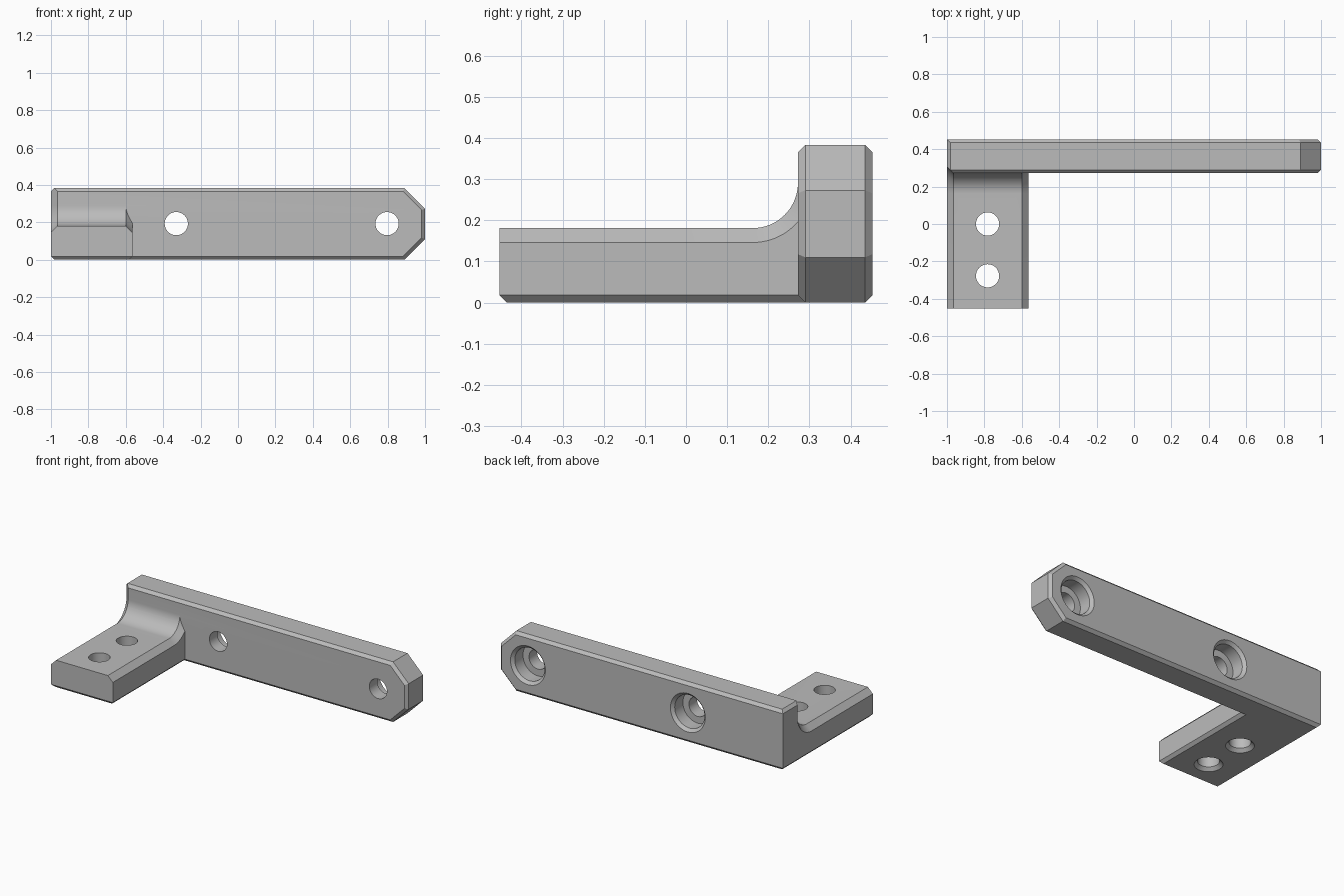
import bpy, bmesh, math

cube = bpy.data.objects.get("Cube")
if cube:
    bpy.data.objects.remove(cube)

# Main dimensions
BAR_FRONT, BACK, FRONT = 0.272, 0.453, -0.453
HEIGHT, FOOT_H, FOOT_X = 0.383, 0.181, -0.565
EDGE, WIDE, CORNER = 0.018, 0.035, 0.11
FILLET = 0.11
FY, FZ = BAR_FRONT - FILLET, FOOT_H + FILLET   # fillet centre

grey = bpy.data.materials.new("grey")
grey.use_nodes = True
grey.diffuse_color = (0.5, 0.5, 0.5, 1)
grey.node_tree.nodes["Principled BSDF"].inputs["Base Color"].default_value = grey.diffuse_color


def loft(name, rings):
    """Closed solid through matching rings of points."""
    bm = bmesh.new()
    rows = [[bm.verts.new(p) for p in ring] for ring in rings]
    n = len(rows[0])
    for a, b in zip(rows, rows[1:]):
        for i in range(n):
            j = (i + 1) % n
            bm.faces.new((a[i], a[j], b[j], b[i]))
    bm.faces.new(rows[0][::-1])
    bm.faces.new(rows[-1])
    bmesh.ops.remove_doubles(bm, verts=bm.verts, dist=1e-5)
    bmesh.ops.recalc_face_normals(bm, faces=bm.faces)
    mesh = bpy.data.meshes.new(name)
    bm.to_mesh(mesh)
    bm.free()
    mesh.materials.append(grey)
    obj = bpy.data.objects.new(name, mesh)
    bpy.context.collection.objects.link(obj)
    return obj


def combine(target, other, operation):
    """Apply a boolean and remove the helper."""
    other.hide_render = True
    mod = target.modifiers.new("boolean", 'BOOLEAN')
    mod.operation, mod.object, mod.solver = operation, other, 'EXACT'
    bpy.context.view_layer.objects.active = target
    bpy.ops.object.modifier_apply(modifier=mod.name)
    bpy.data.objects.remove(other)


def fillet_arc(offset, steps=20):
    r = FILLET + offset
    angles = [math.pi / 2 * i / steps for i in range(steps + 1)]
    return [(FY + r * math.sin(a), FZ - r * math.cos(a)) for a in angles]


def bar_ring(y, inset):
    """Bar outline with a clipped far end; the square end is never inset."""
    k = inset * math.tan(math.pi / 8)
    lower = [(-1, EDGE), (-1 + EDGE - inset, inset),
             (1 - CORNER - k, inset), (1 - inset, CORNER + k)]
    upper = [(x, HEIGHT - z) for x, z in reversed(lower)]
    return [(x, y, z) for x, z in lower + upper]


def foot_ring(x, chamfer):
    """Foot side profile including the fillet rising to the bar."""
    inside = BAR_FRONT + 0.09
    outline = [(inside, chamfer), (FRONT + EDGE - chamfer, chamfer),
               (FRONT, EDGE), (FRONT, FOOT_H)]
    outline += fillet_arc(0) + [(inside, FZ)]
    return [(x, y, z) for y, z in outline]


def chamfer_cutter(edge_x, inward):
    """Air-side solid that slopes the top edge along the foot and fillet."""
    over, rings = 0.02, []
    for shift, offset in ((-over, WIDE + over), (WIDE + over, -over)):
        outline = [(-0.7, FOOT_H - offset)] + fillet_arc(offset)
        outline += [(BAR_FRONT + offset, 0.6), (-0.7, 0.6)]
        rings.append([(edge_x + inward * shift, y, z) for y, z in outline])
    return loft("chamfer_cutter", rings)


def hole_cutter(steps, place, sides=48):
    """Stepped round cutter from (depth, radius) pairs."""
    turns = [math.tau * i / sides for i in range(sides)]
    return loft("hole_cutter", [[place(r * math.cos(a), r * math.sin(a), d) for a in turns]
                                for d, r in steps])


# Long bar
bracket = loft("mounting_bracket", [
    bar_ring(BAR_FRONT, EDGE), bar_ring(BAR_FRONT + EDGE, 0),
    bar_ring(BACK - EDGE, 0), bar_ring(BACK, EDGE)])

# Foot with fillet
foot = loft("foot", [foot_ring(-1, EDGE), foot_ring(-1 + EDGE, 0),
                     foot_ring(FOOT_X - EDGE, 0), foot_ring(FOOT_X, EDGE)])
combine(foot, chamfer_cutter(FOOT_X, -1), 'DIFFERENCE')
combine(bracket, foot, 'UNION')
combine(bracket, chamfer_cutter(-1, 1), 'DIFFERENCE')

# Vertical holes in the foot, eased at the bottom
for y in (0.0, -0.277):
    steps = [(-0.02, 0.102), (0.02, 0.062), (0.3, 0.062)]
    combine(bracket, hole_cutter(steps, lambda u, v, d: (-0.783 + u, y + v, d)), 'DIFFERENCE')

# Counterbored holes through the bar, opening at the back
for x in (-0.33, 0.797):
    steps = [(-0.02, 0.143), (EDGE, 0.105), (0.1, 0.105), (0.1, 0.062), (0.25, 0.062)]
    combine(bracket, hole_cutter(steps, lambda u, v, d: (x + u, BACK - d, 0.193 + v)), 'DIFFERENCE')

# Smooth curved walls, keep edges crisp
bpy.ops.object.select_all(action='DESELECT')
bracket.select_set(True)
bpy.context.view_layer.objects.active = bracket
bpy.ops.object.shade_smooth_by_angle(angle=math.radians(25))
